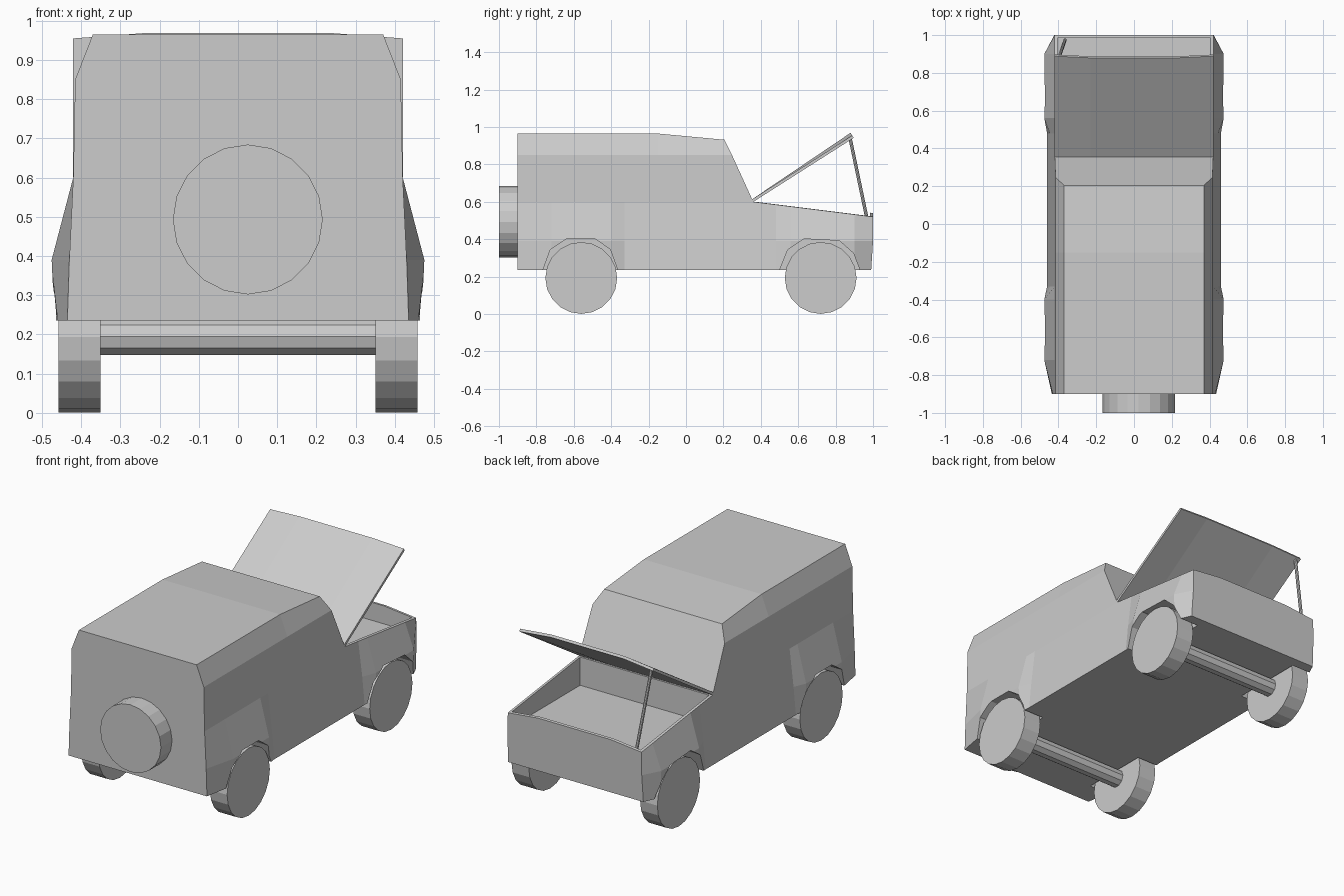
import bpy, bmesh, math
from mathutils import Vector

if "Cube" in bpy.data.objects:
    bpy.data.objects.remove(bpy.data.objects["Cube"])

grey = bpy.data.materials.new("plain grey")
grey.diffuse_color = (0.604, 0.604, 0.604, 1)
grey.use_nodes = True
grey.node_tree.nodes["Principled BSDF"].inputs["Base Color"].default_value = grey.diffuse_color


def finish(name, bm):
    bmesh.ops.recalc_face_normals(bm, faces=bm.faces)
    mesh = bpy.data.meshes.new(name)
    bm.to_mesh(mesh)
    bm.free()
    mesh.materials.append(grey)
    ob = bpy.data.objects.new(name, mesh)
    bpy.context.collection.objects.link(ob)
    return ob


def rod(name, a, b, radius, sides, turn=0.0):
    """Capped cylinder between two points."""
    a, b = Vector(a), Vector(b)
    bm = bmesh.new()
    bmesh.ops.create_cone(bm, cap_ends=True, segments=sides, radius1=radius,
                          radius2=radius, depth=(b - a).length)
    for v in bm.verts:
        c, s = math.cos(turn), math.sin(turn)
        v.co = Vector((v.co.x * c - v.co.y * s, v.co.x * s + v.co.y * c, v.co.z))
    q = Vector((0, 0, 1)).rotation_difference(b - a)
    for v in bm.verts:
        v.co = q @ v.co + (a + b) / 2
    return finish(name, bm)


def prism(name, profile, x0, x1):
    """Side profile (y, z) extruded along x."""
    bm = bmesh.new()
    ends = [[bm.verts.new((x, y, z)) for y, z in profile] for x in (x0, x1)]
    n = len(profile)
    bm.faces.new(ends[0])
    bm.faces.new(ends[1])
    for i in range(n):
        j = (i + 1) % n
        bm.faces.new((ends[0][i], ends[0][j], ends[1][j], ends[1][i]))
    return finish(name, bm)


# Body shell: stations along y with (y, half width at sill, half width at fender)
FLOOR, BELT = 0.235, 0.60
stations = [(-0.9, 0.435, 0.43), (-0.72, 0.468, 0.475), (-0.4, 0.468, 0.475),
            (-0.33, 0.46, 0.445), (-0.15, 0.46, 0.445), (0.36, 0.46, 0.445),
            (0.48, 0.46, 0.445), (0.56, 0.468, 0.475), (0.9, 0.466, 0.475),
            (1.0, 0.425, 0.422)]
CABIN = 5          # last cabin station, at the windscreen base


def section(i):
    y, sill, fender = stations[i]
    belt = BELT if i <= CABIN else BELT - (y - 0.36) * 0.125
    pts = [(sill, min(y, 0.99), FLOOR), (fender, y, 0.39), (0.42, y, belt)]
    if i <= CABIN:
        front = i == CABIN
        pts += [(0.415, 0.246 if front else y, 0.85),
                (0.37, 0.205 if front else y, 0.932 if front else 0.965)]
    if i >= CABIN:  # crowned bonnet line
        pts.append((0.23, y, belt + (0.02 if i > CABIN else 0)))
    return pts


bm = bmesh.new()
side = {s: [[bm.verts.new((s * x, y, z)) for x, y, z in section(i)]
            for i in range(len(stations))] for s in (1, -1)}
R, L = side[1], side[-1]
last = len(stations) - 1
for i in range(last):
    a, b = i, i + 1
    top = 4 if i < CABIN else 2
    for g in (R, L):
        for j in range(top):
            bm.faces.new((g[a][j], g[b][j], g[b][j + 1], g[a][j + 1]))
    bm.faces.new((R[a][0], L[a][0], L[b][0], R[b][0]))           # floor
    if i < CABIN:
        bm.faces.new((R[a][4], R[b][4], L[b][4], L[a][4]))       # roof
    else:
        for g in (R, L):
            bm.faces.new((g[a][2], g[b][2], g[b][-1], g[a][-1]))  # bonnet rims
        bm.faces.new((R[a][-1], R[b][-1], L[b][-1], L[a][-1]))
bm.faces.new(R[0] + L[0][::-1])                                  # tailgate
bm.faces.new(R[last] + L[last][::-1])                            # nose
w = CABIN                                                        # windscreen
bm.faces.new((R[w][2], R[w][3], R[w][4], L[w][4], L[w][3], L[w][2], L[w][5], R[w][5]))
body = finish("body", bm)

# Cut the wheel arches and the open engine bay
arches = [
    [(-0.775, 0.2), (-0.765, 0.235), (-0.725, 0.345), (-0.635, 0.405),
     (-0.49, 0.405), (-0.405, 0.345), (-0.365, 0.235), (-0.355, 0.2)],
    [(0.49, 0.2), (0.50, 0.235), (0.545, 0.345), (0.63, 0.402),
     (0.82, 0.392), (0.895, 0.325), (0.93, 0.235), (0.94, 0.2)]]
cutters = [prism("arch_cutter", p, s * 0.335, s * 0.6) for p in arches for s in (1, -1)]
cutters.append(prism("bay_cutter", [(0.372, 0.44), (0.984, 0.44), (0.984, 0.8), (0.372, 0.8)],
                     -0.405, 0.405))
bpy.context.view_layer.objects.active = body
for c in cutters:
    c.hide_render = True
    m = body.modifiers.new("cut", 'BOOLEAN')
    m.operation = 'DIFFERENCE'
    m.solver = 'EXACT'
    m.object = c
    bpy.ops.object.modifier_apply(modifier=m.name)
    bpy.data.objects.remove(c)

# Raised bonnet: crowned plate hinged at the windscreen base
normal = Vector((0, -0.546, 0.838))
bm = bmesh.new()
rows = []
for lift in (0.0, 0.015):
    for y, z, crown in ((0.36, 0.60, 0.0), (0.897, 0.942, 0.017)):
        rows.append([bm.verts.new(Vector((x, y, z)) + normal * (lift + (crown if abs(x) < 0.3 else 0)))
                     for x in (-0.42, -0.23, 0.23, 0.42)])
for a, b in ((0, 1), (2, 3), (0, 2), (1, 3)):
    for k in range(3):
        bm.faces.new((rows[a][k], rows[a][k + 1], rows[b][k + 1], rows[b][k]))
for k in (0, 3):
    bm.faces.new((rows[0][k], rows[1][k], rows[3][k], rows[2][k]))
finish("raised_bonnet", bm)

# Bonnet prop
rod("bonnet_prop", (-0.365, 0.974, 0.48), (-0.398, 0.878, 0.937), 0.009, 8)

# Wheels and axles
for label, y in (("rear", -0.56), ("front", 0.72)):
    rod(label + "_axle", (-0.36, y, 0.195), (0.36, y, 0.195), 0.05, 10)
    for s, hand in ((1, "right"), (-1, "left")):
        rod(f"{label}_{hand}_wheel", (s * 0.35, y, 0.193), (s * 0.458, y, 0.193), 0.192, 20)

# Spare wheel on the tailgate
rod("spare_wheel", (0.025, -1.0, 0.493), (0.025, -0.895, 0.493), 0.191, 20)
